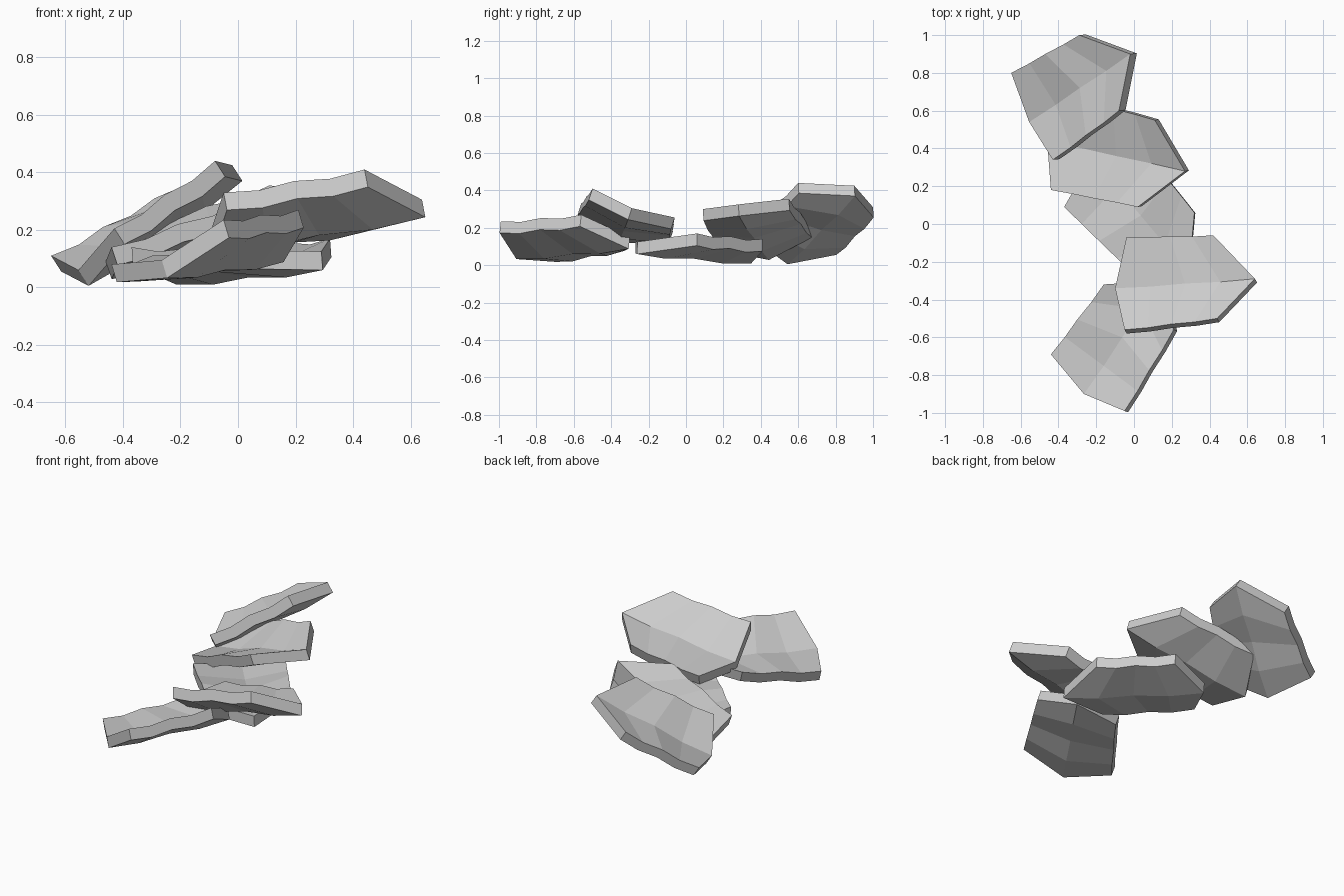
import bpy, bmesh
from mathutils import Vector

if "Cube" in bpy.data.objects:
    bpy.data.objects.remove(bpy.data.objects["Cube"])

THICK = 0.065          # slab thickness
SEG = 4                # strips along each slab
DIP = 0.013            # depth of the ripples


def slab(name, edge_a, crease, edge_b):
    """Rippled slab folded into a shallow valley; each argument is a (start, end) line on its top."""
    rows = [[Vector(p) for p in line] for line in (edge_a, crease, edge_b)]
    across = (rows[2][0] + rows[2][1]) - (rows[0][0] + rows[0][1])
    normal = (rows[1][1] - rows[1][0]).cross(across).normalized()
    if normal.z < 0:
        normal = -normal
    bm = bmesh.new()

    def layer(offset):
        grid = []
        for start, end in rows:
            line = []
            for i in range(SEG + 1):
                dip = DIP if i % 2 else 0.0
                p = start.lerp(end, i / SEG) - normal * (dip + offset)
                p.z = max(p.z, 0.0)
                line.append(bm.verts.new(p))
            grid.append(line)
        return grid

    top, low = layer(0), layer(THICK)
    # top and underside strips
    for g in (top, low):
        for r in range(2):
            for i in range(SEG):
                bm.faces.new((g[r][i], g[r][i + 1], g[r + 1][i + 1], g[r + 1][i]))
    # rim
    ring = ([(0, i) for i in range(SEG + 1)] + [(1, SEG)]
            + [(2, i) for i in range(SEG, -1, -1)] + [(1, 0)])
    for (a, b), (c, d) in zip(ring, ring[1:] + ring[:1]):
        bm.faces.new((top[a][b], top[c][d], low[c][d], low[a][b]))
    bmesh.ops.recalc_face_normals(bm, faces=bm.faces)
    mesh = bpy.data.meshes.new(name)
    bm.to_mesh(mesh)
    bm.free()
    bpy.context.collection.objects.link(bpy.data.objects.new(name, mesh))


# Five overlapping slabs, from back to front
slab("back_slab",
     ((-0.65, 0.80, 0.11), (-0.29, 1.00, 0.31)),
     ((-0.555, 0.54, 0.06), (-0.02, 0.90, 0.425)),
     ((-0.43, 0.34, 0.205), (-0.08, 0.60, 0.44)))
slab("upper_middle_slab",
     ((-0.33, 0.67, 0.21), (0.11, 0.55, 0.355)),
     ((-0.46, 0.44, 0.09), (0.27, 0.28, 0.325)),
     ((-0.44, 0.18, 0.14), (0.02, 0.09, 0.30)))
slab("base_slab",
     ((-0.37, 0.09, 0.14), (0.00, -0.27, 0.13)),
     ((-0.22, 0.35, 0.075), (0.29, -0.26, 0.125)),
     ((0.04, 0.41, 0.14), (0.32, 0.06, 0.17)))
slab("top_slab",
     ((-0.04, -0.07, 0.18), (0.42, -0.06, 0.255)),
     ((-0.10, -0.34, 0.18), (0.64, -0.29, 0.305)),
     ((-0.05, -0.56, 0.33), (0.44, -0.50, 0.41)))
slab("front_slab",
     ((-0.44, -0.69, 0.08), (-0.16, -0.32, 0.14)),
     ((-0.265, -0.90, 0.095), (0.14, -0.30, 0.15)),
     ((-0.05, -0.99, 0.235), (0.21, -0.56, 0.27)))
